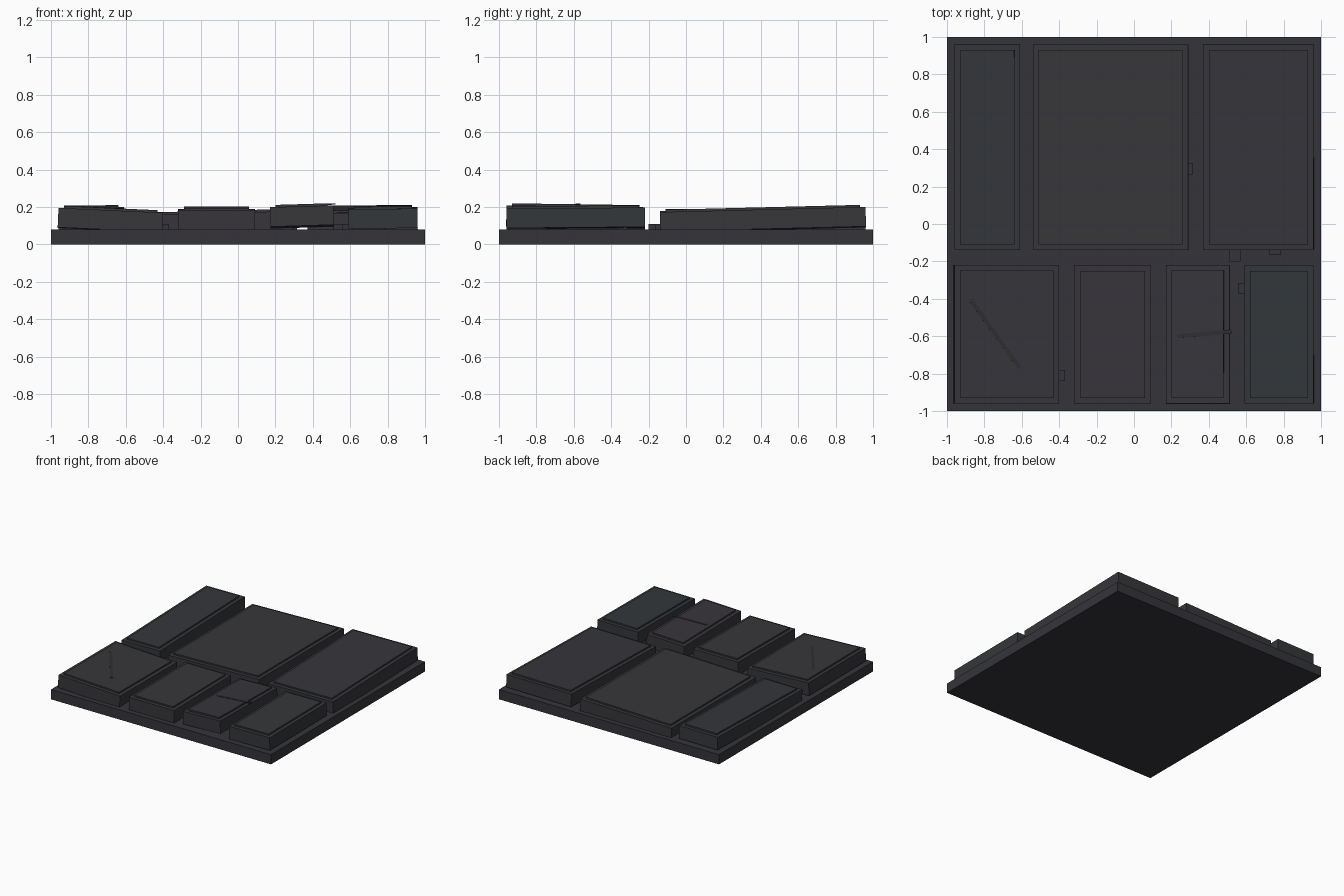
import bpy
from math import atan2, hypot
from mathutils import Matrix, Vector

cube = bpy.data.objects.get("Cube")
if cube:
    bpy.data.objects.remove(cube, do_unlink=True)


def material(name, colour):
    mat = bpy.data.materials.new(name)
    mat.use_nodes = True
    mat.diffuse_color = (*colour, 1)
    mat.node_tree.nodes["Principled BSDF"].inputs["Base Color"].default_value = (*colour, 1)
    return mat


mortar = material("dark mortar", (0.036, 0.034, 0.042))
stone = material("warm grey stone", (0.038, 0.036, 0.042))
mossy = material("cool grey stone", (0.034, 0.038, 0.042))
crack_mat = material("dark crack", (0.028, 0.027, 0.031))


def box(name, centre, size, mat, rotation=Matrix()):
    bpy.ops.mesh.primitive_cube_add(size=1)
    obj = bpy.context.object
    obj.name = name
    obj.matrix_world = Matrix.Translation(centre) @ rotation @ Matrix.Diagonal((*size, 1))
    obj.data.materials.append(mat)
    return obj


def tilt(slope_x, slope_y):
    return (Matrix.Rotation(-atan2(slope_x, 1), 4, 'Y')
            @ Matrix.Rotation(atan2(slope_y, 1), 4, 'X'))


# Bed under the paving
box("base", (0, 0, 0.04), (2, 2, 0.08), mortar)

# Paving slabs: x range, y range, top height at centre, slope in x and y, material
BACK, FRONT = (-0.14, 0.96), (-0.96, -0.22)
slabs = {
    "back_right_slab": ((-0.96, -0.61), BACK, 0.184, 0.01, 0.025, mossy),
    "back_middle_slab": ((-0.54, 0.29), BACK, 0.168, 0.025, 0.0, stone),
    "back_left_slab": ((0.37, 0.96), BACK, 0.184, 0.01, 0.025, stone),
    "front_right_slab": ((-0.96, -0.40), FRONT, 0.181, -0.045, -0.005, stone),
    "front_middle_slab": ((-0.32, 0.09), FRONT, 0.187, 0.0, 0.01, stone),
    "front_left_slab": ((0.17, 0.51), FRONT, 0.199, 0.03, -0.014, stone),
    "front_end_slab": ((0.59, 0.96), FRONT, 0.193, 0.01, 0.008, mossy),
}
THICK, CAP, INSET = 0.104, 0.012, 0.06
for name, ((x0, x1), (y0, y1), top, sx, sy, mat) in slabs.items():
    rot = tilt(sx, sy)
    normal = rot @ Vector((0, 0, 1))
    surface = Vector(((x0 + x1) / 2, (y0 + y1) / 2, top))
    box(name, surface - normal * THICK / 2, (x1 - x0, y1 - y0, THICK), mat, rot)
    # Worn raised face, set in from the slab edge
    box(name + "_face", surface + normal * CAP / 2,
        (x1 - x0 - INSET, y1 - y0 - INSET, CAP), mat, rot)


# Cracks lying across two of the slabs
def crack(name, start, end, slab):
    (x0, x1), (y0, y1), top, sx, sy, _ = slabs[slab]
    a, b = Vector(start), Vector(end)
    mid, d = (a + b) / 2, b - a
    z = top + CAP + sx * (mid.x - (x0 + x1) / 2) + sy * (mid.y - (y0 + y1) / 2)
    rot = tilt(sx, sy) @ Matrix.Rotation(atan2(d.y, d.x), 4, 'Z')
    box(name, (mid.x, mid.y, z), (hypot(*d), 0.022, 0.006), crack_mat, rot)


crack("long_crack", (-0.87, -0.41), (-0.61, -0.77), "front_right_slab")
crack("short_crack", (0.23, -0.60), (0.52, -0.575), "front_left_slab")

# Rubble caught in the joints
rubble = [(0.285, 0.295), (0.54, -0.17), (0.755, -0.135), (0.585, -0.345), (-0.40, -0.81)]
for i, (x, y) in enumerate(rubble):
    box(f"rubble_{i + 1}", (x, y, 0.08), (0.06, 0.06, 0.06), mortar)
